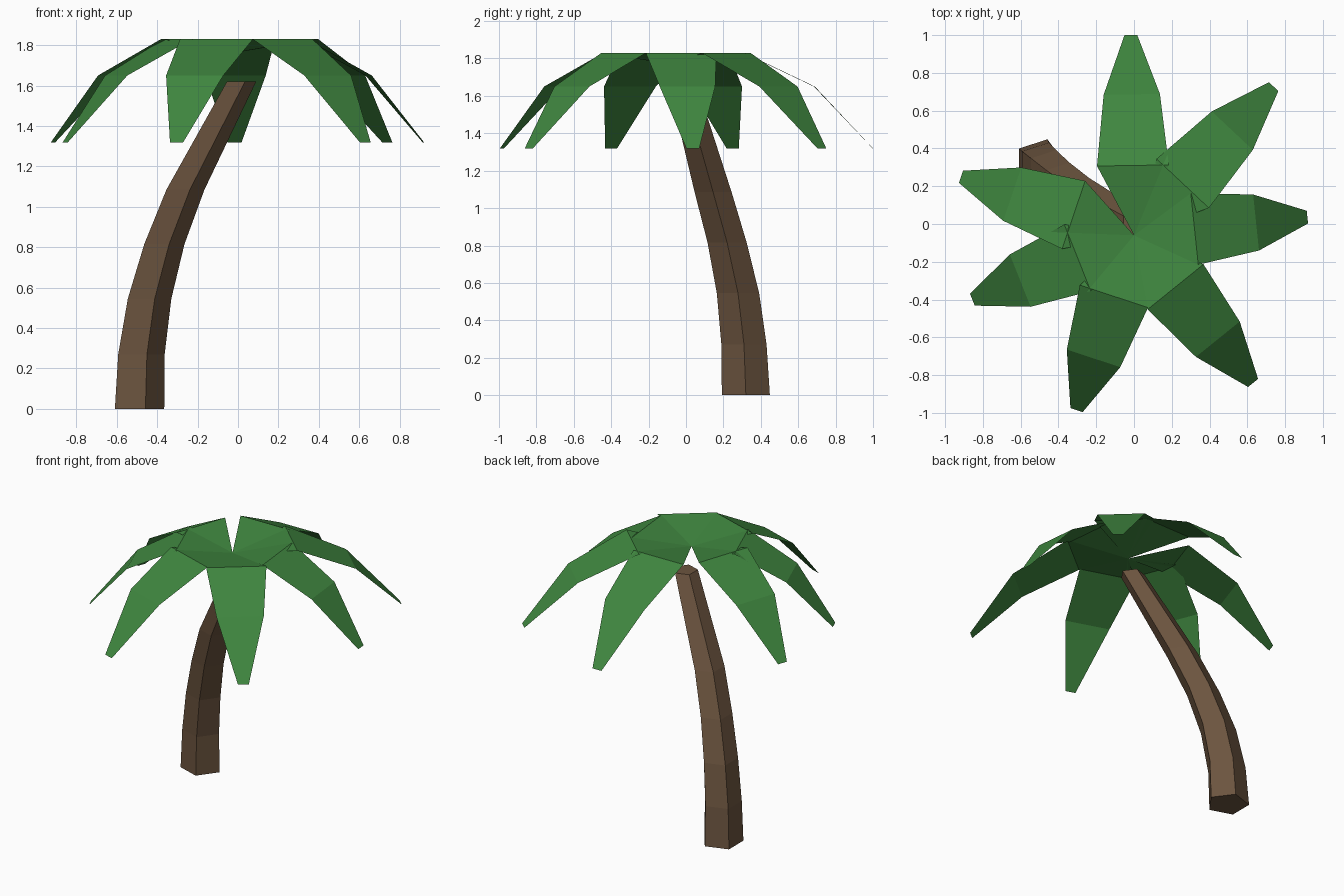
import bpy, bmesh
from math import sin, cos, radians, pi
from mathutils import Vector

if "Cube" in bpy.data.objects:
    bpy.data.objects.remove(bpy.data.objects["Cube"])


def material(name, color):
    mat = bpy.data.materials.new(name)
    mat.diffuse_color = (*color, 1)
    mat.use_nodes = True
    mat.node_tree.nodes["Principled BSDF"].inputs["Base Color"].default_value = mat.diffuse_color
    return mat


def make_object(name, bm, mat):
    mesh = bpy.data.meshes.new(name)
    bm.to_mesh(mesh)
    bm.free()
    mesh.materials.append(mat)
    obj = bpy.data.objects.new(name, mesh)
    bpy.context.collection.objects.link(obj)
    return obj


bark = material("bark", (0.15, 0.09, 0.05))
green = material("leaf_green", (0.05, 0.24, 0.05))

# Trunk: five-sided rings along a bent path (x, y, z, radius)
path = [(-0.50, 0.32, 0.00, 0.135), (-0.49, 0.31, 0.27, 0.127),
        (-0.449, 0.278, 0.545, 0.119), (-0.375, 0.22, 0.815, 0.11),
        (-0.27, 0.145, 1.085, 0.104), (0.01, -0.005, 1.62, 0.08)]
bm = bmesh.new()
rings = []
for x, y, z, r in path:
    rings.append([bm.verts.new((x + r * cos(2 * pi * i / 5), y + r * sin(2 * pi * i / 5), z))
                  for i in range(5)])
for a, b in zip(rings, rings[1:]):
    for i in range(5):
        j = (i + 1) % 5
        bm.faces.new((a[i], a[j], b[j], b[i]))
bm.faces.new(rings[0][::-1])
bm.faces.new(rings[-1])
make_object("trunk", bm, bark)

# Leaves: folded flat blades fanning out from a hub (angle, reach)
hub = Vector((0, -0.06, 1.765))
leaves = [(90.9, 1.06), (46.8, 1.08), (6.0, 0.923), (-51.1, 1.004),
          (-108.2, 0.974), (201.7, 0.921), (161.3, 0.967)]
# Stations along a blade: fraction of reach, half width, height
stations = [(0.349, 0.19, 1.83), (0.704, 0.149, 1.65), (1.0, 0.034, 1.318)]
for n, (angle, reach) in enumerate(leaves, 1):
    out = Vector((cos(radians(angle)), sin(radians(angle)), 0))
    side = Vector((-out.y, out.x, 0))
    bm = bmesh.new()
    root = bm.verts.new(hub)
    rows = []
    for frac, half, z in stations:
        mid = Vector((hub.x, hub.y, z)) + out * reach * frac
        rows.append((bm.verts.new(mid - side * half), bm.verts.new(mid + side * half)))
    bm.faces.new((root, *rows[0]))
    for a, b in zip(rows, rows[1:]):
        bm.faces.new((a[0], b[0], b[1], a[1]))
    make_object(f"leaf_{n}", bm, green)
